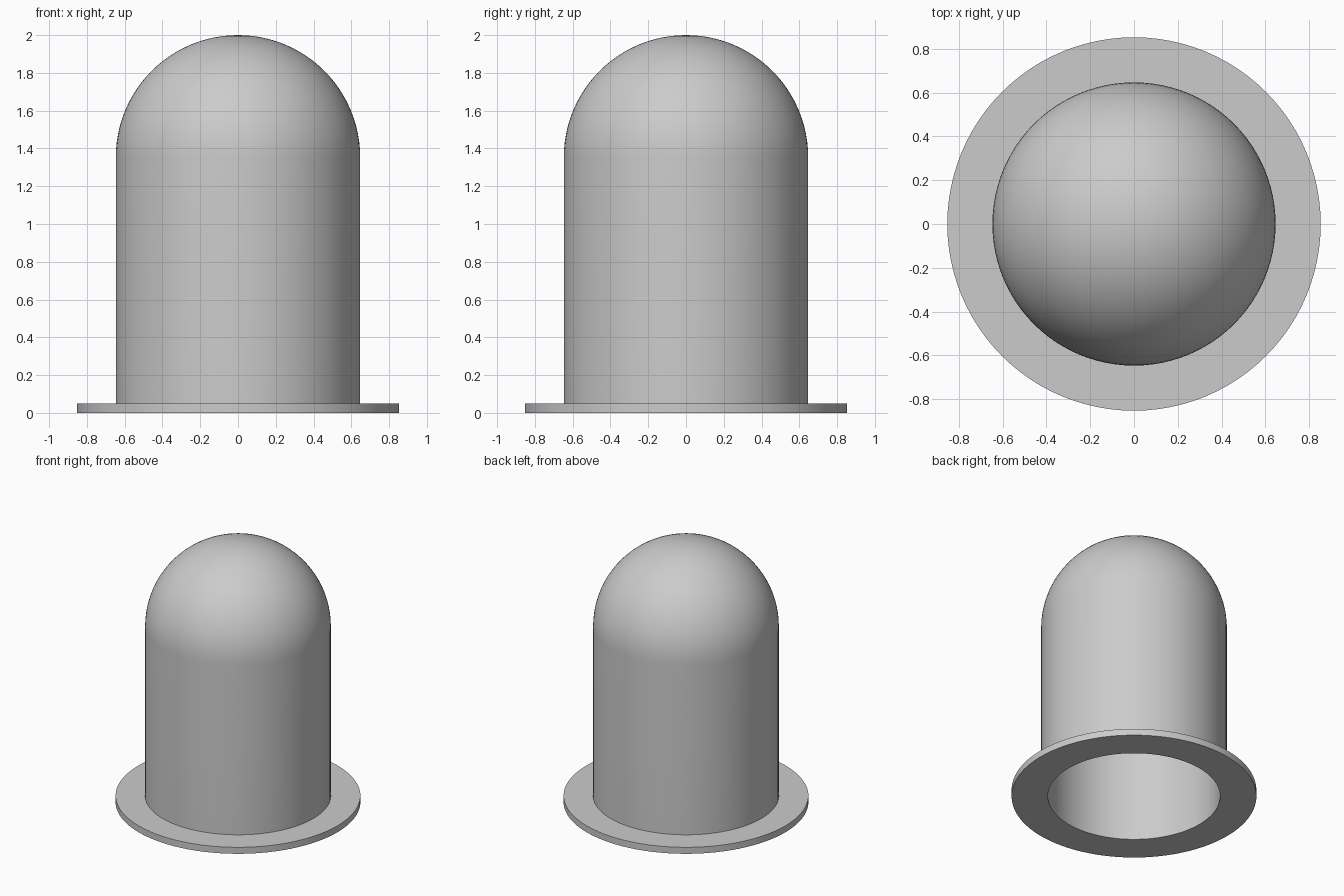
import bpy
import bmesh
from math import sin, cos, pi, radians
from mathutils import Matrix, Vector

OUTER, INNER, FLANGE = 0.647, 0.6, 0.853   # radii
SPRING, LIP = 1.353, 0.05                  # dome base height, flange thickness
SEGMENTS, RINGS = 96, 24

if "Cube" in bpy.data.objects:
    bpy.data.objects.remove(bpy.data.objects["Cube"])

grey = bpy.data.materials.new("plain grey")
grey.use_nodes = True
colour = (0.6, 0.6, 0.6, 1)
grey.diffuse_color = colour
grey.node_tree.nodes["Principled BSDF"].inputs["Base Color"].default_value = colour


def lathe(name, profile, closed=False):
    """Spin an (r, z) profile around the z axis."""
    bm = bmesh.new()
    verts = [bm.verts.new((r, 0, z)) for r, z in profile]
    edges = [bm.edges.new(pair) for pair in zip(verts, verts[1:])]
    if closed:
        edges.append(bm.edges.new((verts[-1], verts[0])))
    bmesh.ops.spin(bm, geom=verts + edges, cent=(0, 0, 0), axis=(0, 0, 1),
                   angle=2 * pi, steps=SEGMENTS, use_merge=True)
    bmesh.ops.remove_doubles(bm, verts=bm.verts, dist=0.0001)
    bmesh.ops.recalc_face_normals(bm, faces=bm.faces)
    mesh = bpy.data.meshes.new(name)
    bm.to_mesh(mesh)
    bm.free()
    mesh.materials.append(grey)
    obj = bpy.data.objects.new(name, mesh)
    bpy.context.collection.objects.link(obj)
    bpy.ops.object.select_all(action='DESELECT')
    obj.select_set(True)
    bpy.context.view_layer.objects.active = obj
    bpy.ops.object.shade_smooth_by_angle(angle=radians(30))
    return obj


def dome(radius):
    """Quarter circle from the dome base up to the pole."""
    angles = [i * pi / 2 / RINGS for i in range(RINGS + 1)]
    return [(radius * cos(a), SPRING + radius * sin(a)) for a in angles]


# Hollow shell: outer wall and dome, then inner dome and wall, joined at the rim
shell = [(OUTER, LIP)] + dome(OUTER) + dome(INNER)[::-1] + [(INNER, LIP)]
lathe("domed_shell", shell, closed=True)

# Flat mounting ring around the open bottom
ring = [(INNER, 0), (FLANGE, 0), (FLANGE, LIP), (INNER, LIP)]
lathe("base_flange", ring, closed=True)
